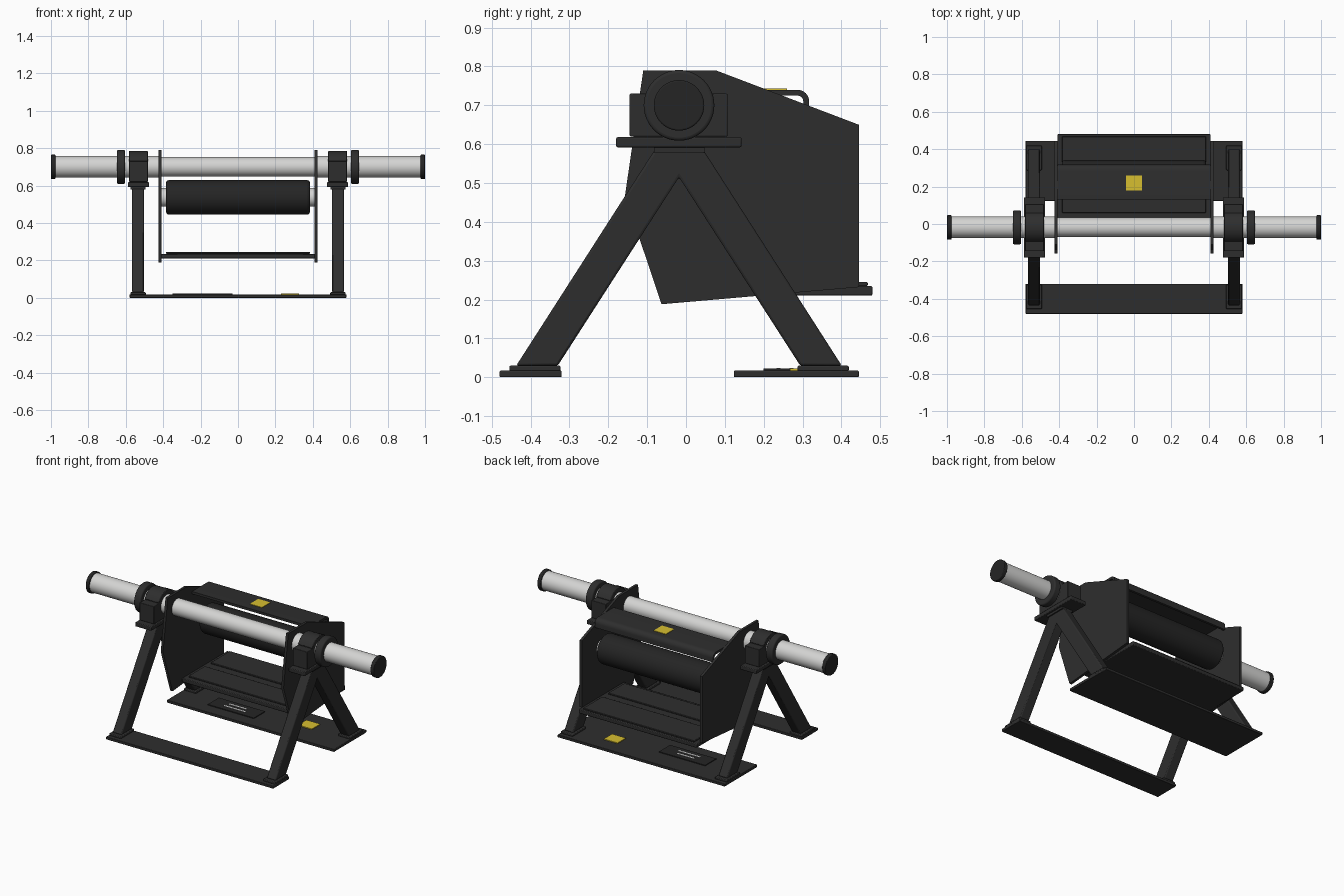
import bpy, bmesh, math
from mathutils import Matrix

if "Cube" in bpy.data.objects:
    bpy.data.objects.remove(bpy.data.objects["Cube"])


def mat(name, rgb):
    m = bpy.data.materials.new(name)
    m.diffuse_color = (*rgb, 1)
    m.use_nodes = True
    m.node_tree.nodes["Principled BSDF"].inputs["Base Color"].default_value = m.diffuse_color
    return m


DARK = mat("dark_steel", (0.027, 0.027, 0.027))
RUBBER = mat("black_rubber", (0.018, 0.018, 0.018))
STEEL = mat("bright_steel", (0.66, 0.66, 0.65))
YELLOW = mat("warning_yellow", (0.68, 0.52, 0.03))
WHITE = mat("label_white", (0.8, 0.8, 0.8))
AXIS_Y, AXIS_Z = -0.018, 0.70


def finish(bm, name, material, bevel=0.0, segments=2):
    bmesh.ops.recalc_face_normals(bm, faces=bm.faces)
    me = bpy.data.meshes.new(name)
    bm.to_mesh(me)
    bm.free()
    ob = bpy.data.objects.new(name, me)
    bpy.context.collection.objects.link(ob)
    me.materials.append(material)
    if bevel:
        mod = ob.modifiers.new("bevel", 'BEVEL')
        mod.width, mod.segments = bevel, segments
        mod.limit_method, mod.angle_limit = 'ANGLE', math.radians(40)
    bpy.ops.object.select_all(action='DESELECT')
    bpy.context.view_layer.objects.active = ob
    ob.select_set(True)
    bpy.ops.object.shade_smooth_by_angle(angle=math.radians(35))
    return ob


def box(name, x, y, z, material=DARK, bevel=0.0):
    bm = bmesh.new()
    bmesh.ops.create_cube(bm, size=1)
    for v in bm.verts:
        v.co = [(a + b) / 2 + c * (b - a) for (a, b), c in zip((x, y, z), v.co)]
    return finish(bm, name, material, bevel)


def rod(name, x0, x1, r, y, z, material, bevel=0.0):
    bm = bmesh.new()
    bmesh.ops.create_cone(bm, cap_ends=True, segments=48, radius1=r, radius2=r, depth=abs(x1 - x0),
                          matrix=Matrix.Translation(((x0 + x1) / 2, y, z)) @ Matrix.Rotation(math.pi / 2, 4, 'Y'))
    return finish(bm, name, material, bevel, 3)


def extrude_x(name, profile, x0, x1, material=DARK, bevel=0.0):
    """Extrude a (y, z) outline along x."""
    bm = bmesh.new()
    f = bm.faces.new([bm.verts.new((x0, y, z)) for y, z in profile])
    ext = bmesh.ops.extrude_face_region(bm, geom=[f])
    for v in ext["geom"]:
        if isinstance(v, bmesh.types.BMVert):
            v.co.x = x1
    return finish(bm, name, material, bevel)


# Ground plates
box("front_base_plate", (-0.58, 0.58), (-0.48, -0.32), (0, 0.017), bevel=0.003)
box("rear_base_plate", (-0.58, 0.58), (0.123, 0.445), (0, 0.017), bevel=0.003)

# Shaft and supports, repeated on both sides
rod("main_shaft", -0.42, 0.42, 0.052, AXIS_Y, AXIS_Z, STEEL)
plate = [(-0.11, 0.79), (0.077, 0.79), (0.445, 0.65), (0.445, 0.232), (-0.063, 0.188), (-0.157, 0.468)]
legs = [(-0.437, 0.03), (-0.33, 0.03), (AXIS_Y, 0.515), (0.294, 0.03), (0.401, 0.03),
        (0.045, 0.585), (-0.081, 0.585)]
housing = [(-0.145, 0.62), (0.107, 0.62), (0.107, 0.73), (0.055, 0.73)]
housing += [(AXIS_Y + 0.085 * math.cos(a), AXIS_Z + 0.085 * math.sin(a))
            for a in [math.radians(25 + 13 * i) for i in range(11)]]
housing += [(-0.091, 0.73), (-0.145, 0.73)]
for s, side in ((-1, "left"), (1, "right")):
    def span(a, b):
        return tuple(sorted((s * a, s * b)))
    extrude_x(side + "_side_plate", plate, *span(0.41, 0.426))
    extrude_x(side + "_a_frame_leg", legs, *span(0.503, 0.566), bevel=0.006)
    box(side + "_leg_top_plate", span(0.495, 0.574), (-0.083, 0.047), (0.578, 0.592))
    for end, y in (("front", (-0.455, -0.323)), ("rear", (0.287, 0.419))):
        box(f"{side}_{end}_foot_pad", span(0.493, 0.576), y, (0.015, 0.03), bevel=0.004)
    box(side + "_bearing_flange", span(0.476, 0.588), (-0.18, 0.143), (0.592, 0.618), bevel=0.004)
    extrude_x(side + "_bearing_housing", housing, *span(0.482, 0.582), bevel=0.004)
    rod(side + "_shaft_end", s * 0.42, s * 0.98, 0.058, AXIS_Y, AXIS_Z, STEEL)
    rod(side + "_shaft_collar", s * 0.603, s * 0.648, 0.091, AXIS_Y, AXIS_Z, DARK, 0.008)
    rod(side + "_end_cap", s * 0.976, s * 1.0, 0.065, AXIS_Y, AXIS_Z, RUBBER, 0.004)

# Roller between the side plates
rod("roller_axle", -0.412, 0.412, 0.05, 0.25, 0.537, STEEL)
rod("roller", -0.385, 0.385, 0.092, 0.25, 0.537, RUBBER, 0.015)

# Tray with two raised strips
box("tray", (-0.41, 0.41), (0.03, 0.48), (0.21, 0.235), bevel=0.004)
box("tray_front_strip", (-0.385, 0.385), (0.06, 0.22), (0.235, 0.245), bevel=0.003)
box("tray_rear_strip", (-0.385, 0.385), (0.28, 0.468), (0.235, 0.245), bevel=0.003)

# Top guard: bent sheet with a rounded rear lip
outer = [(0.287 + 0.03 * math.sin(a), 0.71 + 0.03 * math.cos(a)) for a in [i * math.pi / 12 for i in range(7)]]
inner = [(0.287 + 0.015 * math.sin(a), 0.71 + 0.015 * math.cos(a)) for a in [i * math.pi / 12 for i in range(7)]]
guard = [(0.13, 0.74)] + outer + [(0.317, 0.685), (0.302, 0.685)] + inner[::-1] + [(0.13, 0.725)]
extrude_x("top_guard", guard, -0.41, 0.41)

# Flat stickers
box("guard_warning_sticker", (-0.042, 0.042), (0.178, 0.26), (0.739, 0.743), YELLOW)
box("base_warning_sticker", (0.23, 0.325), (0.268, 0.35), (0.016, 0.022), YELLOW)
box("base_label", (-0.35, -0.03), (0.2, 0.31), (0.016, 0.022), RUBBER)
for i, (w, y) in enumerate(((0.06, 0.272), (0.075, 0.238))):
    box(f"label_bar_{i}", (-0.19 - w, -0.19 + w), (y - 0.005, y + 0.005), (0.021, 0.024), WHITE)
